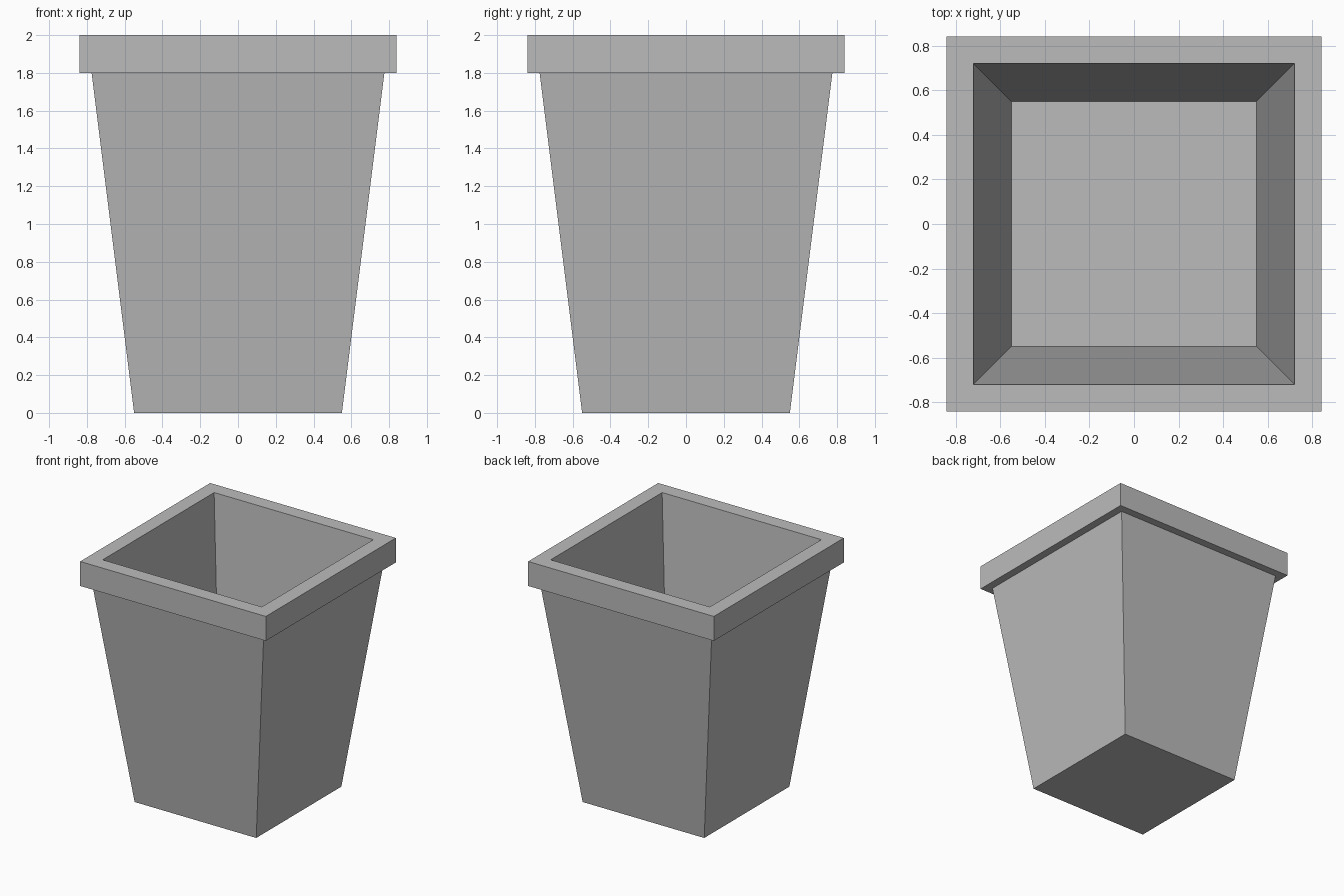
import bpy
import bmesh

if "Cube" in bpy.data.objects:
    bpy.data.objects.remove(bpy.data.objects["Cube"])

grey = bpy.data.materials.new("plain grey")
grey.diffuse_color = (0.5, 0.5, 0.5, 1.0)
grey.use_nodes = True
grey.node_tree.nodes["Principled BSDF"].inputs["Base Color"].default_value = grey.diffuse_color

# Square planter as one closed shell: (half width, height) from the
# underside, up the outer wall, around the rim and down inside
profile = [(0.55, 0.0), (0.775, 1.8), (0.84, 1.8), (0.84, 2.0),
           (0.72, 2.0), (0.55, 0.04)]
corners = [(-1, -1), (1, -1), (1, 1), (-1, 1)]

bm = bmesh.new()
rings = [[bm.verts.new((sx * h, sy * h, z)) for sx, sy in corners]
         for h, z in profile]

# Walls and rim
for low, high in zip(rings, rings[1:]):
    for i in range(4):
        j = (i + 1) % 4
        bm.faces.new((low[i], low[j], high[j], high[i]))

# Underside and inner floor
bm.faces.new(rings[0][::-1])
bm.faces.new(rings[-1])
bmesh.ops.recalc_face_normals(bm, faces=bm.faces[:])

mesh = bpy.data.meshes.new("square_planter")
bm.to_mesh(mesh)
bm.free()
mesh.materials.append(grey)
planter = bpy.data.objects.new("square_planter", mesh)
bpy.context.collection.objects.link(planter)
